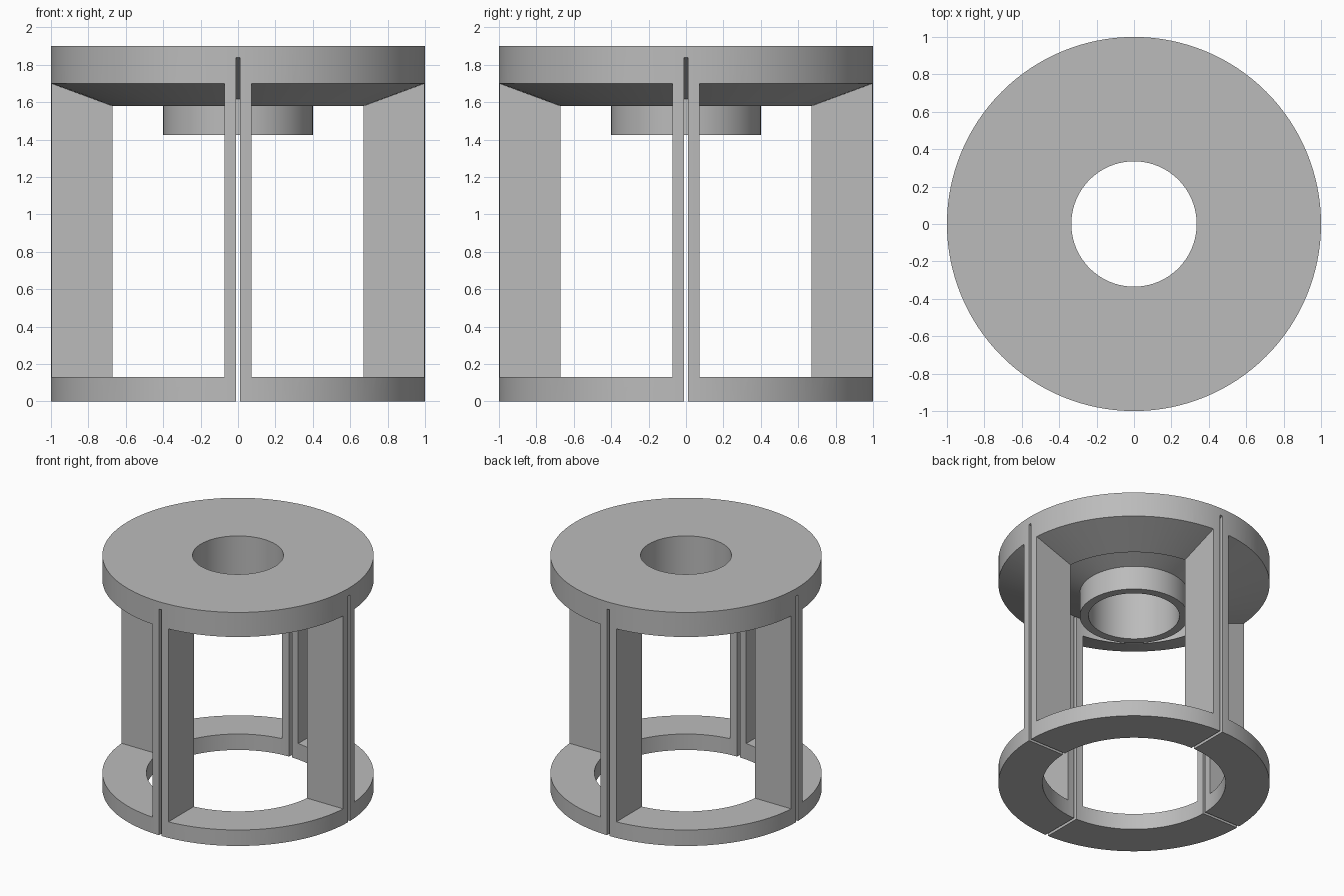
import bpy, bmesh, math
from mathutils import Matrix

SEGMENTS = 128
SLOPE = 0.37          # shared taper of the plate underside and window heads
RING_IN, RING_OUT = 0.675, 1.0

if "Cube" in bpy.data.objects:
    bpy.data.objects.remove(bpy.data.objects["Cube"])

grey = bpy.data.materials.new("plain grey")
grey.use_nodes = True
grey.diffuse_color = (0.5, 0.5, 0.5, 1)
grey.node_tree.nodes["Principled BSDF"].inputs["Base Color"].default_value = (0.5, 0.5, 0.5, 1)


def finish(name, bm):
    bmesh.ops.recalc_face_normals(bm, faces=bm.faces)
    mesh = bpy.data.meshes.new(name)
    bm.to_mesh(mesh)
    bm.free()
    obj = bpy.data.objects.new(name, mesh)
    bpy.context.collection.objects.link(obj)
    mesh.materials.append(grey)
    return obj


def loft(bm, loops, closed):
    """Skin a list of vertex loops, capping the ends unless closed."""
    pairs = list(zip(loops, loops[1:]))
    if closed:
        pairs.append((loops[-1], loops[0]))
    for a, b in pairs:
        for i in range(len(a)):
            j = (i + 1) % len(a)
            bm.faces.new((a[i], a[j], b[j], b[i]))
    if not closed:
        bm.faces.new(loops[0])
        bm.faces.new(loops[-1])


def revolve(name, profile):
    bm = bmesh.new()
    loops = []
    for k in range(SEGMENTS):
        a = math.tau * k / SEGMENTS
        loops.append([bm.verts.new((r * math.cos(a), r * math.sin(a), z)) for r, z in profile])
    loft(bm, loops, True)
    return finish(name, bm)


def head(r, z_outer):
    return z_outer - SLOPE * (RING_OUT - r)


# Body: bored top plate, hanging boss, conical recess and outer tube
body = revolve("spool_frame", [
    (0.335, 1.90), (0.335, 1.425), (0.40, 1.425), (0.40, head(0.40, 1.84)),
    (RING_IN, head(RING_IN, 1.84)), (RING_IN, 0), (RING_OUT, 0), (RING_OUT, 1.90)])

# Window cutters: one sloped-head opening per quarter, leaving parallel posts
bm = bmesh.new()
window = [(0.6, 0.13), (1.1, 0.13), (1.1, head(1.1, 1.70)), (0.6, head(0.6, 1.70))]
for quarter in range(4):
    loops = []
    for k in range(33):
        loop = []
        for r, z in window:
            margin = math.asin(0.072 / r)
            a = margin + (math.pi / 2 - 2 * margin) * k / 32 + quarter * math.pi / 2
            loop.append(bm.verts.new((r * math.cos(a), r * math.sin(a), z)))
        loops.append(loop)
    loft(bm, loops, False)
# The side walls must follow the post faces exactly, so the rays start on parallel lines
window_cutter = finish("window_cutter", bm)

# Slot cutters: thin slabs between neighbouring posts
bm = bmesh.new()
slot = [(0.65, -0.1), (1.1, -0.1), (1.1, head(1.1, 1.84)),
        (RING_IN, head(RING_IN, 1.84)), (0.65, 1.70)]
for quarter in range(4):
    turn = Matrix.Rotation(quarter * math.pi / 2, 3, "Z")
    loops = []
    for y in (-0.012, 0.012):
        loop = [bm.verts.new((r, y, z)) for r, z in slot]
        bmesh.ops.rotate(bm, verts=loop, matrix=turn)
        loops.append(loop)
    loft(bm, loops, False)
slot_cutter = finish("slot_cutter", bm)

# Cut the openings and remove the helpers
bpy.context.view_layer.objects.active = body
for cutter in (window_cutter, slot_cutter):
    cutter.hide_render = True
    mod = body.modifiers.new("cut", "BOOLEAN")
    mod.operation = "DIFFERENCE"
    mod.solver = "EXACT"
    mod.object = cutter
    bpy.ops.object.modifier_apply(modifier=mod.name)
    bpy.data.objects.remove(cutter)

bpy.ops.object.select_all(action="DESELECT")
body.select_set(True)
bpy.ops.object.shade_smooth_by_angle(angle=math.radians(15))
